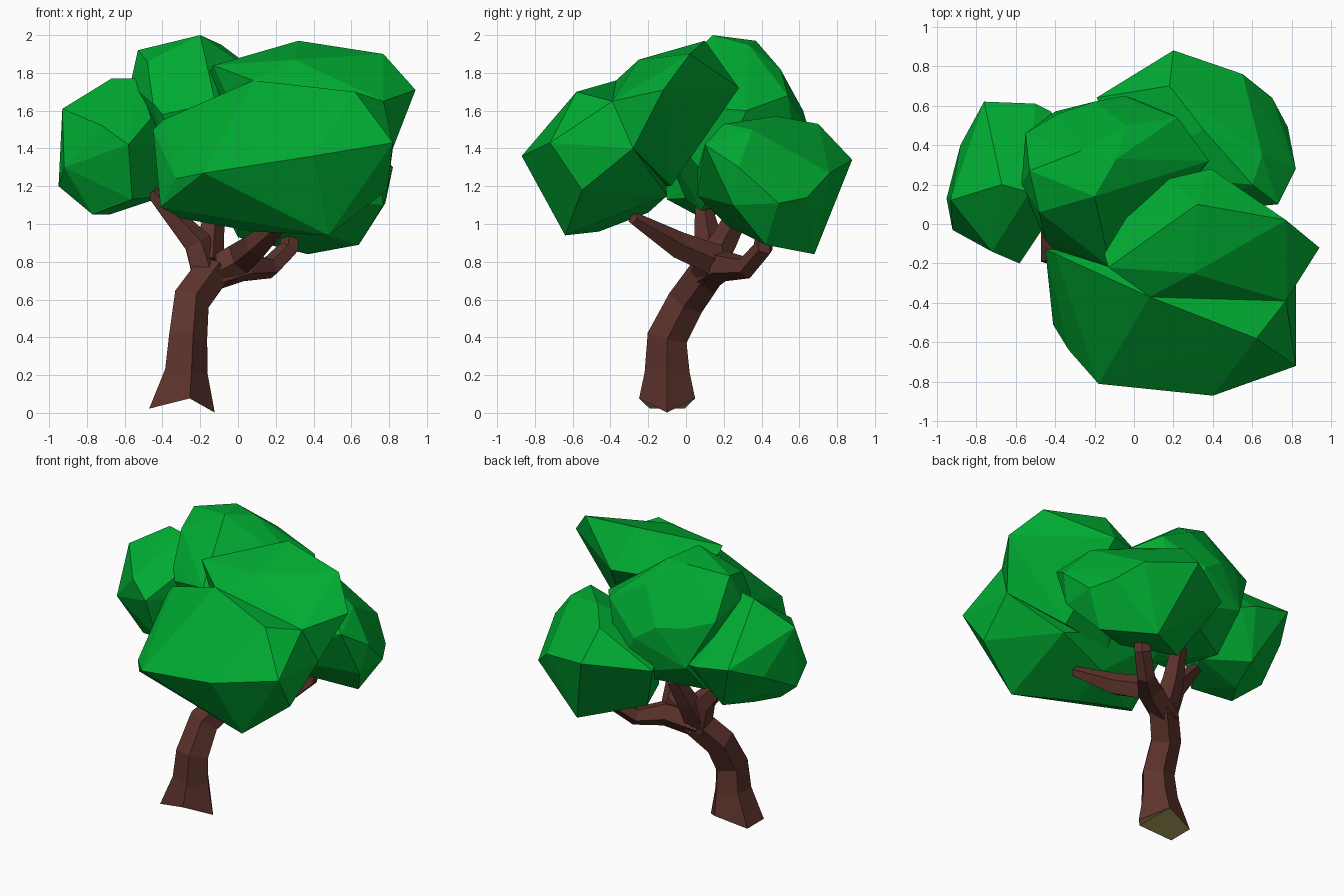
import bpy
import bmesh
from math import cos, sin, tau
from mathutils import Vector

cube = bpy.data.objects.get("Cube")
if cube:
    bpy.data.objects.remove(cube, do_unlink=True)


def make_material(name, red, green, blue):
    colour = (red, green, blue, 1)
    material = bpy.data.materials.new(name)
    material.use_nodes = True
    material.diffuse_color = colour
    shader = next(n for n in material.node_tree.nodes if n.type == "BSDF_PRINCIPLED")
    shader.inputs["Base Color"].default_value = colour
    shader.inputs["Roughness"].default_value = 1
    return material


leaf_green = make_material("leaf green", 0, .41, .032)
bark_brown = make_material("bark brown", .11, .033, .025)
root_olive = make_material("root olive", .42, .35, .1)


def finish(mesh_builder, name, *materials):
    """Turn a bmesh into a flat shaded object."""
    bmesh.ops.recalc_face_normals(mesh_builder, faces=mesh_builder.faces)
    mesh = bpy.data.meshes.new(name)
    mesh_builder.to_mesh(mesh)
    mesh_builder.free()
    for material in materials:
        mesh.materials.append(material)
    obj = bpy.data.objects.new(name, mesh)
    bpy.context.collection.objects.link(obj)
    return obj


def foliage(name, corners):
    """Faceted leaf clump: the hull around a few corner points."""
    builder = bmesh.new()
    for corner in corners:
        builder.verts.new(corner)
    bmesh.ops.convex_hull(builder, input=builder.verts)
    loose = [v for v in builder.verts if not v.link_faces]
    bmesh.ops.delete(builder, geom=loose, context="VERTS")
    return finish(builder, name, leaf_green)


def limb(name, path, radii, arched_base=False):
    """Tapering five-sided tube whose rings follow the path without twisting."""
    sides = 5
    builder = bmesh.new()
    points = [Vector(p) for p in path]
    rings = []
    side = Vector((1, 0, 0))
    for i, (point, radius) in enumerate(zip(points, radii)):
        before = points[max(i - 1, 0)]
        after = points[min(i + 1, len(points) - 1)]
        along = (after - before).normalized()
        side = (side - along * side.dot(along)).normalized()
        other = along.cross(side)
        ring = []
        for k in range(sides):
            angle = tau * k / sides
            offset = side * cos(angle) + other * sin(angle)
            ring.append(builder.verts.new(point + offset * radius))
        rings.append(ring)
    if arched_base:
        # roots touch the ground left and right, with an arch between
        centre, reach = points[0], radii[0]
        for vert in rings[0]:
            vert.co.z = .11 * (1 - abs(vert.co.x - centre.x) / reach)
            vert.co.y = centre.y + (vert.co.y - centre.y) * .8
    for low, high in zip(rings, rings[1:]):
        for k in range(sides):
            n = (k + 1) % sides
            builder.faces.new((low[k], low[n], high[n], high[k]))
    base = builder.faces.new(rings[0])
    builder.faces.new(rings[-1])
    if arched_base:
        base.material_index = 1
        bmesh.ops.triangulate(builder, faces=[base])
    return finish(builder, name, bark_brown, root_olive)


# Leaning trunk with flared roots
limb("trunk",
     [(-.315, -.1, .05), (-.285, -.1, .22), (-.275, -.1, .4),
      (-.255, 0, .59), (-.13, .12, .76)],
     [.195, .125, .112, .105, .1], arched_base=True)

# Branches reaching into each clump, two of them sharing an arm
limb("front_branch",
     [(-.17, .1, .72), (.01, .13, .82), (.1, -.05, .89), (.26, -.28, 1.03)],
     [.09, .09, .075, .035])
limb("back_branch",
     [(-.17, .1, .72), (.03, .19, .78), (.17, .32, .77), (.27, .41, .87),
      (.29, .42, 1.02)],
     [.09, .085, .06, .055, .045])
limb("side_branch",
     [(-.16, .1, .7), (-.22, .12, .9), (-.4, .09, 1.1), (-.46, .08, 1.17)],
     [.09, .08, .045, .035])
limb("middle_branch",
     [(-.16, .12, .78), (-.15, .2, .91), (-.12, .3, 1.1)],
     [.09, .075, .055])

# Front clump: a broad lower mass with a crown set back on top
foliage("front_foliage", [
    (.4, -.87, 1.36), (.82, -.72, 1.43), (-.18, -.81, 1.27), (-.33, -.64, 1.24),
    (-.41, -.51, 1.09), (-.45, -.13, 1.5), (-.4, -.15, 1.55), (.62, -.58, 1.7),
    (.08, -.37, 1.76), (.77, -.39, 1.65), (-.02, -.22, 1.6), (.82, -.28, 1.4),
    (.79, -.55, 1.18), (.48, -.64, .94), (-.3, -.42, 1.03), (.1, -.2, 1.06),
    (.08, -.46, .96), (.5, -.1, 1.15)])

foliage("front_crown", [
    (.94, -.12, 1.71), (.77, .02, 1.9), (.32, .1, 1.97), (.39, .28, 1.72),
    (.18, .23, 1.72), (-.04, .03, 1.8), (-.15, -.15, 1.81), (-.13, -.22, 1.84),
    (-.02, -.25, 1.6), (.08, -.37, 1.76), (.3, -.25, 1.87), (.77, -.39, 1.65),
    (.82, -.28, 1.4), (.5, -.08, 1.2), (.1, -.15, 1.2)])

# Remaining leaf clumps
foliage("top_foliage", [
    (-.2, .14, 2), (-.53, .27, 1.92), (-.27, .37, 1.97), (-.09, .33, 1.95),
    (-.48, .06, 1.86), (-.57, .2, 1.74), (-.55, .46, 1.67), (-.38, .56, 1.62),
    (-.12, -.22, 1.64), (-.4, -.13, 1.58), (-.45, -.08, 1.64), (-.05, .65, 1.5),
    (-.2, .62, 1.6), (-.04, .5, 1.82), (.22, .54, 1.68), (.38, .32, 1.6),
    (-.4, .57, 1.35), (.1, .6, 1.2), (-.3, 0, 1.13), (-.08, .08, 1.07),
    (.25, .15, 1.2), (-.4, .35, 1.12)])

foliage("side_foliage", [
    (-.95, .13, 1.2), (-.93, .12, 1.61), (-.92, -.03, 1.3), (-.72, -.14, 1.52),
    (-.58, -.2, 1.42), (-.67, .2, 1.77), (-.53, .16, 1.77), (-.46, -.02, 1.56),
    (-.76, .62, 1.45), (-.5, .61, 1.4), (-.42, .57, 1.38), (-.88, .4, 1.35),
    (-.77, .05, 1.05), (-.68, .2, 1.05), (-.56, -.1, 1.13), (-.6, .45, 1.1),
    (-.38, .2, 1.15), (-.28, .25, 1.4)])

foliage("back_foliage", [
    (.2, .88, 1.34), (.55, .76, 1.27), (.7, .64, 1.14), (.78, .49, 1.11),
    (.82, .28, 1.3), (.73, .1, 1.42), (.3, .06, 1.28), (.3, .06, 1.15),
    (.6, .2, 1.53), (.65, .35, 1.5), (.35, .48, 1.57), (.18, .7, 1.53),
    (-.19, .64, 1.3), (0, .43, .93), (.37, .68, .84), (.64, .42, .89),
    (.3, .22, .99), (0, .3, 1.03), (.77, .25, 1.1), (0, .25, 1.4)])
